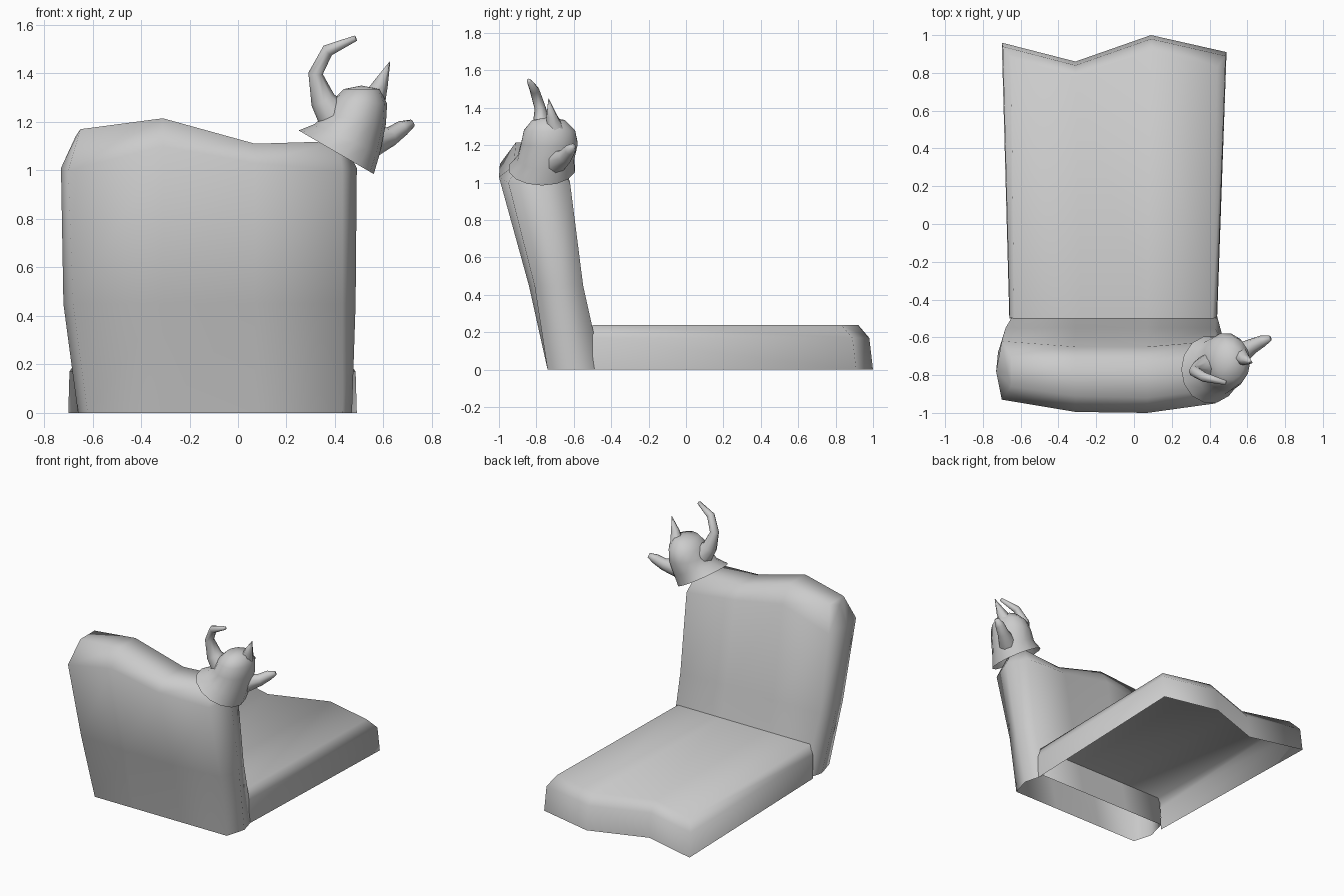
import bpy
import bmesh
from math import cos, sin, pi
from mathutils import Vector

cube = bpy.data.objects.get("Cube")
if cube:
    bpy.data.objects.remove(cube, do_unlink=True)

grey = bpy.data.materials.new("plain grey")
grey.use_nodes = True
GREY = (0.6, 0.6, 0.6, 1)
grey.diffuse_color = GREY
grey.node_tree.nodes["Principled BSDF"].inputs["Base Color"].default_value = GREY


def finish(name, bm):
    bmesh.ops.recalc_face_normals(bm, faces=bm.faces)
    for face in bm.faces:
        face.smooth = True
    mesh = bpy.data.meshes.new(name)
    bm.to_mesh(mesh)
    bm.free()
    mesh.materials.append(grey)
    obj = bpy.data.objects.new(name, mesh)
    bpy.context.collection.objects.link(obj)
    return obj


def loft(bm, loops, closed=True):
    """Skin a list of point loops with quads and return the vertex rows."""
    rows = [[bm.verts.new(p) for p in loop] for loop in loops]
    count = len(loops[0])
    for a, b in zip(rows, rows[1:]):
        for i in range(count if closed else count - 1):
            j = (i + 1) % count
            bm.faces.new((a[i], a[j], b[j], b[i]))
    return rows


def tube(name, path, radii, sides=8):
    """Tapered horn along a path, closed at the tip."""
    pts = [Vector(p) for p in path]
    loops = []
    for i, (p, r) in enumerate(zip(pts, radii)):
        axis = (pts[min(i + 1, len(pts) - 1)] - pts[max(i - 1, 0)]).normalized()
        u = axis.cross(Vector((0, 1, 0))).normalized()
        v = axis.cross(u)
        loops.append([p + r * (u * cos(2 * pi * k / sides) + v * sin(2 * pi * k / sides))
                      for k in range(sides)])
    bm = bmesh.new()
    rows = loft(bm, loops)
    bm.faces.new(rows[-1])
    finish(name, bm)


# Backrest: each section runs left to right along the front, then back again
def section(left, xs, right, front, side, back, z):
    """front/back hold depths for four columns, z their heights plus the side height."""
    loop = [(x, y, h) for x, y, h in zip(xs, front, z)]
    loop.append((right, side, z[4]))
    loop += [(x, y, h) for x, y, h in list(zip(xs, back, z))[::-1]]
    loop.append((left, side, z[4]))
    return loop


bm = bmesh.new()
rows = loft(bm, [
    section(-.66, (-.62, -.31, .07, .43), .47, [-.74] * 4, -.60, [-.45] * 4, [0] * 5),
    section(-.72, (-.68, -.31, .07, .43), .485, (-.81, -.84, -.84, -.81), -.68,
            [-.55] * 4, [.45] * 5),
    section(-.73, (-.70, -.31, .07, .43), .49, (-.93, -.995, -1, -.95), -.78,
            (-.62, -.65, -.65, -.62), (1.0, 1.1, 1.03, 1.0, 1.01)),
    section(-.67, (-.65, -.31, .07, .40), .42, (-.86, -.91, -.92, -.88), -.79,
            (-.70, -.72, -.72, -.70), (1.17, 1.215, 1.11, 1.12, 1.14)),
])
top = rows[-1]
for i in range(3):
    bm.faces.new((top[i], top[i + 1], top[7 - i], top[8 - i]))
bm.faces.new((top[3], top[4], top[5]))
bm.faces.new((top[8], top[9], top[0]))
finish("backrest", bm)

# Seat: hollow shell with a wavy end, open underneath
END = [(-.70, .96), (-.31, .86), (.09, 1.0), (.49, .91)]
REAR = [-.66, -.28, .07, .44]


def seat_rim(z, end_inset, side_inset):
    sides = (side_inset, 0, 0, -side_inset)
    rim = [(REAR[0] + side_inset * .5, -.5, z)]
    rim += [(x + s, y - end_inset, z) for (x, y), s in zip(END, sides)]
    rim.append((REAR[3] - side_inset * .5, -.5, z))
    return rim


bm = bmesh.new()
rows = loft(bm, [seat_rim(0, 0, 0), seat_rim(.17, .02, .005), seat_rim(.24, .08, .05)],
            closed=False)
rim = rows[-1]
rear = [rim[0]] + [bm.verts.new((x, -.5, .24)) for x in REAR[1:3]] + [rim[5]]
for i in range(3):
    bm.faces.new((rim[i + 1], rim[i + 2], rear[i + 1], rear[i]))
finish("seat", bm)

# Finial: domed cap over the backrest corner, rings tilt less towards the crown
RINGS = [  # centre x, y, z, half width, half depth, tilt
    (.405, -.77, 1.075, .155, .18, -.58),
    (.45, -.75, 1.13, .135, .155, -.45),
    (.485, -.73, 1.21, .125, .155, -.15),
    (.50, -.73, 1.28, .115, .14, -.05),
    (.51, -.735, 1.335, .075, .09, 0),
]
SIDES = 14
bm = bmesh.new()
rows = loft(bm, [[(x + w * cos(a), y + d * sin(a), z + tilt * w * cos(a))
                  for a in (2 * pi * k / SIDES for k in range(SIDES))]
                 for x, y, z, w, d, tilt in RINGS])
crown = bm.verts.new((.51, -.735, 1.35))
for i in range(SIDES):
    bm.faces.new((rows[-1][i], rows[-1][(i + 1) % SIDES], crown))
finish("finial_head", bm)

# Horns and spike on the finial
tube("curved_horn",
     [(.42, -.75, 1.20), (.35, -.77, 1.29), (.32, -.78, 1.40), (.37, -.81, 1.495), (.485, -.84, 1.545)],
     [.085, .052, .03, .026, .012])
tube("spike", [(.56, -.70, 1.29), (.59, -.72, 1.36), (.627, -.735, 1.45)], [.05, .03, .001], 6)
tube("side_horn",
     [(.54, -.70, 1.11), (.63, -.645, 1.14), (.68, -.62, 1.175), (.72, -.605, 1.195)],
     [.065, .04, .032, .016])
